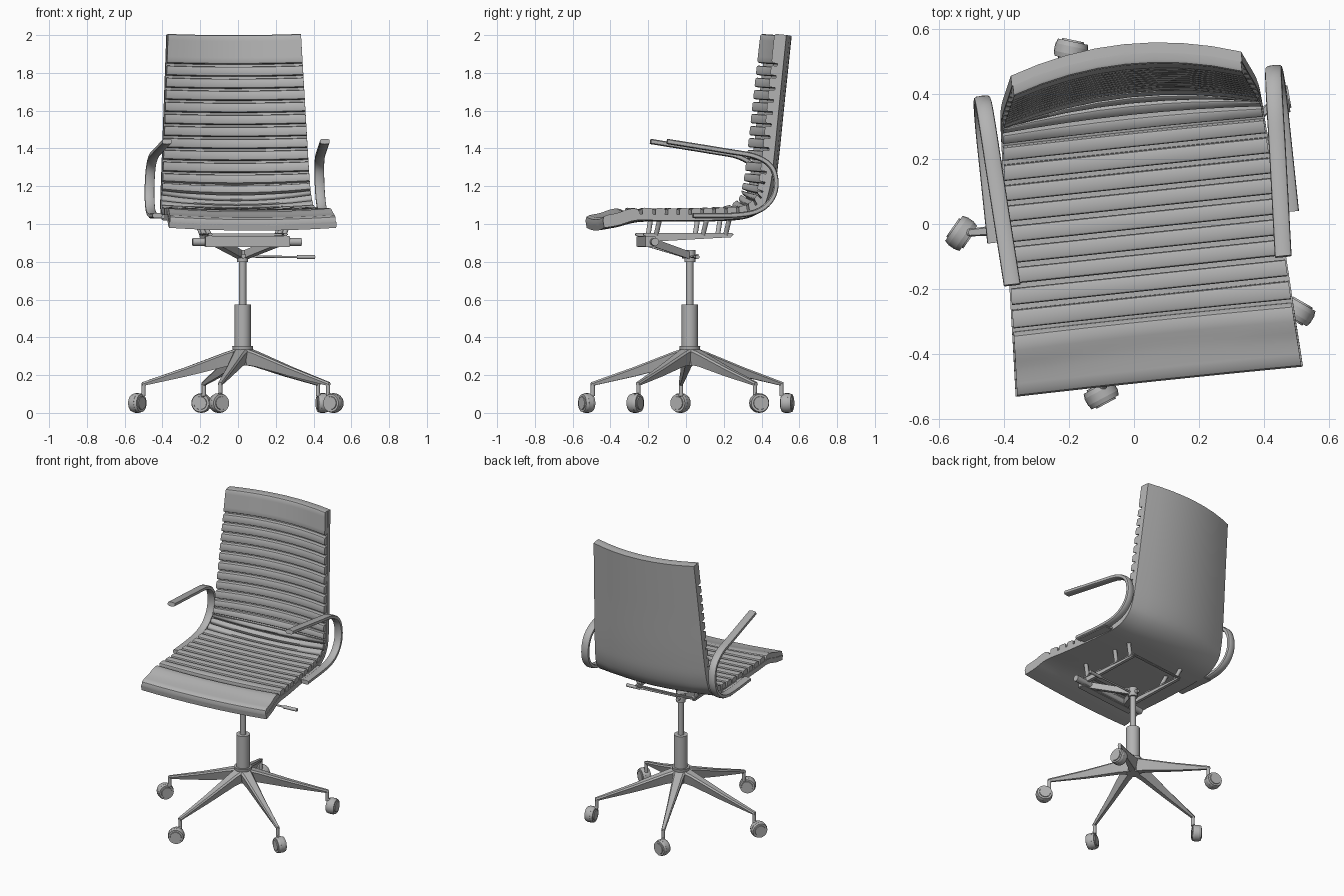
import bpy, bmesh, math
from mathutils import Vector, Matrix

cube = bpy.data.objects.get("Cube")
if cube:
    bpy.data.objects.remove(cube)

grey = bpy.data.materials.new("plain grey")
grey.use_nodes = True
grey.diffuse_color = (0.45, 0.45, 0.45, 1)
grey.node_tree.nodes["Principled BSDF"].inputs["Base Color"].default_value = (0.45, 0.45, 0.45, 1)

BASE = Matrix.Translation((0.025, 0.02, 0))
SEAT = BASE @ Matrix.Rotation(math.radians(6), 4, 'Z')   # the seat is swivelled


def finish(name, bm, place):
    bmesh.ops.recalc_face_normals(bm, faces=bm.faces)
    bm.transform(place)
    mesh = bpy.data.meshes.new(name)
    bm.to_mesh(mesh)
    bm.free()
    mesh.materials.append(grey)
    obj = bpy.data.objects.new(name, mesh)
    bpy.context.collection.objects.link(obj)
    bpy.ops.object.select_all(action='DESELECT')
    obj.select_set(True)
    bpy.context.view_layer.objects.active = obj
    bpy.ops.object.shade_smooth_by_angle(angle=math.radians(35))
    return obj


def loft(name, rings, place=SEAT):
    """Skin closed rings of points and cap both ends."""
    bm = bmesh.new()
    rows = [[bm.verts.new(p) for p in ring] for ring in rings]
    n = len(rows[0])
    for a, b in zip(rows, rows[1:]):
        for i in range(n):
            j = (i + 1) % n
            bm.faces.new((a[i], a[j], b[j], b[i]))
    bm.faces.new(rows[0])
    bm.faces.new(rows[-1])
    return finish(name, bm, place)


def rod(name, a, b, r1, r2=None, place=SEAT, sides=16):
    a, b = Vector(a), Vector(b)
    turn = (b - a).to_track_quat('Z', 'Y').to_matrix().to_4x4()
    bm = bmesh.new()
    bmesh.ops.create_cone(bm, cap_ends=True, segments=sides, radius1=r1,
                          radius2=r1 if r2 is None else r2, depth=(b - a).length,
                          matrix=Matrix.Translation((a + b) / 2) @ turn)
    return finish(name, bm, place)


def box(name, lo, hi, place=SEAT, bevel=0.004):
    lo, hi = Vector(lo), Vector(hi)
    bm = bmesh.new()
    bmesh.ops.create_cube(bm, size=1, matrix=Matrix.Translation((lo + hi) / 2)
                          @ Matrix.Diagonal((*(hi - lo), 1)))
    bmesh.ops.bevel(bm, geom=bm.edges[:], offset=bevel, segments=2, affect='EDGES')
    return finish(name, bm, place)


def spline(points, steps=10):
    """Smooth curve through the points."""
    pts = [Vector(p) for p in points]
    pts = [2 * pts[0] - pts[1]] + pts + [2 * pts[-1] - pts[-2]]
    out = []
    for a, b, c, d in zip(pts, pts[1:], pts[2:], pts[3:]):
        for k in range(steps):
            t = k / steps
            out.append(0.5 * (2 * b + (c - a) * t + (2 * a - 5 * b + 4 * c - d) * t ** 2
                              + (3 * b - a - 3 * c + d) * t ** 3))
    return out + [pts[-2]]


# Side profile of the outer shell, front lip to top of back, as (y, z)
path = spline([(-0.5, 0.965), (-0.4, 0.982), (-0.28, 1.01), (-0.1, 1.012), (0.15, 1.015),
               (0.3, 1.03), (0.395, 1.085), (0.44, 1.17), (0.465, 1.32), (0.5, 1.65), (0.537, 1.994)])
lengths = [0]
for p, q in zip(path, path[1:]):
    lengths.append(lengths[-1] + (q - p).length)
LENGTH = lengths[-1]


def along(s):
    i = 0
    while i < len(path) - 2 and lengths[i + 1] < s:
        i += 1
    return path[i].lerp(path[i + 1], (s - lengths[i]) / (lengths[i + 1] - lengths[i]))


def surface(s, u, h):
    """Point at length s, sideways u (-1 to 1), height h above the shell."""
    p = along(s)
    t = (along(min(s + 0.02, LENGTH)) - along(max(s - 0.02, 0))).normalized()
    h += (0.006 + 0.055 * max(0, t.y)) * u * u      # dished towards the sides
    half = 0.445 - 0.088 * s / LENGTH
    return Vector((u * half, p.x - t.y * h, p.y + t.x * h))


ACROSS = [i / 4 - 1 for i in range(9)]

# Shell
rings = []
for k in range(61):
    s = LENGTH * k / 60
    rings.append([surface(s, u, 0) for u in ACROSS] + [surface(s, u, 0.032) for u in ACROSS[::-1]])
loft("seat_shell", rings)


# Cushions and ribs
def pad(name, s0, s1, soft, spans=1):
    top = 0.065
    section = [(s0, 0.022), (s0, top - soft), (s0 + 0.3 * soft, top - 0.3 * soft)]
    section += [(s0 + soft + (s1 - s0 - 2 * soft) * i / spans, top) for i in range(spans + 1)]
    section += [(s1 - 0.3 * soft, top - 0.3 * soft), (s1, top - soft), (s1, 0.022)]
    loft(name, [[surface(s, u * 0.99, h) for s, h in section] for u in ACROSS])


FRONT, TOP = 0.215, LENGTH - 0.155
pad("front_cushion", 0, FRONT - 0.012, 0.025, 8)
pad("head_cushion", TOP, LENGTH, 0.012, 6)
count = round((TOP - FRONT) / 0.064)
pitch = (TOP - FRONT) / count
for i in range(count):
    pad(f"rib_{i + 1}", FRONT + i * pitch, FRONT + (i + 1) * pitch - 0.014, 0.009)

# Armrests: flat bands looping from the seat side up and forward
arm = spline([(0.457, -0.03, 1.045), (0.457, 0.2, 1.047), (0.457, 0.32, 1.072), (0.455, 0.39, 1.135),
              (0.452, 0.411, 1.22), (0.448, 0.385, 1.305), (0.443, 0.3, 1.358),
              (0.436, 0.15, 1.386), (0.42, -0.165, 1.437)], 6)
for side, label in ((1, "left"), (-1, "right")):
    rings = []
    for i, p in enumerate(arm):
        t = (arm[min(i + 1, len(arm) - 1)] - arm[max(i - 1, 0)]).normalized()
        n = Vector((0, -t.z, t.y)).normalized()
        ring = []
        for k in range(12):
            c, d = math.cos(math.tau * k / 12), math.sin(math.tau * k / 12)
            w = math.copysign(abs(c) ** 0.5, c) * 0.026
            q = p + Vector((w, 0, 0)) + n * math.copysign(abs(d) ** 0.7, d) * 0.014
            ring.append((q.x * side, q.y, q.z))
        rings.append(ring)
    loft(label + "_armrest", rings)
    xs = sorted((side * 0.39, side * 0.475))
    box(label + "_arm_mount", (xs[0], -0.02, 1.028), (xs[1], 0.22, 1.05))

# Tilt mechanism under the seat
box("tilt_housing", (-0.225, -0.26, 0.877), (0.225, -0.205, 0.937))
rod("tilt_bar", (-0.29, -0.215, 0.905), (0.29, -0.215, 0.905), 0.021)
for side, label in ((1, "left"), (-1, "right")):
    x = side * 0.2
    box(label + "_rail", (x - 0.012, -0.27, 0.937), (x + 0.012, 0.21, 0.952))
    loft(label + "_lower_rail", [[(x - w, y, z), (x + w, y, z), (x + w, y, 0.938), (x - w, y, 0.938)]
                                 for y, z, w in ((-0.25, 0.905, 0.01), (0.2, 0.93, 0.01))])
    for y in (-0.2, 0.05, 0.17):
        rod(label + "_bracket", (x, y, 0.945), (x + side * 0.03, y + 0.015, 1.02), 0.013)
    loft(label + "_support_arm", [[(cx - w, y, z - d), (cx + w, y, z - d), (cx + w, y, z + d), (cx - w, y, z + d)]
                                  for cx, y, z, w, d in ((0, 0.01, 0.83, 0.018, 0.02),
                                                         (x * 0.8, -0.22, 0.905, 0.022, 0.022))])
for y in (-0.19, 0.2):
    box("frame_crossbar", (-0.2, y - 0.01, 0.938), (0.2, y + 0.01, 0.95))
rod("height_lever", (0, 0, 0.828), (0.3, 0, 0.825), 0.006)
rod("lever_handle", (0.29, 0, 0.825), (0.385, 0, 0.825), 0.011)
rod("lever_pivot", (0, -0.04, 0.83), (0, 0.045, 0.83), 0.012)

# Column and hub
rod("column_cap", (0, 0, 0.8), (0, 0, 0.862), 0.029, place=BASE, sides=24)
rod("gas_lift", (0, 0, 0.55), (0, 0, 0.81), 0.019, place=BASE, sides=24)
rod("column_sleeve", (0, 0, 0.33), (0, 0, 0.575), 0.043, place=BASE, sides=24)
rod("hub", (0, 0, 0.25), (0, 0, 0.355), 0.04, 0.056, place=BASE, sides=24)

# Five legs with swivelling twin wheels
for k, roll in enumerate((100, -12, 55, 28, -30)):
    spoke = BASE @ Matrix.Rotation(math.radians(41 + 72 * k), 4, 'Z')
    rings = []
    for r, low, high, w in ((0.02, 0.255, 0.345, 0.04), (0.09, 0.245, 0.322, 0.034),
                            (0.3, 0.193, 0.243, 0.022), (0.535, 0.142, 0.162, 0.012)):
        rings.append([(r, -w * 0.5, low), (r, w * 0.5, low), (r, w, high - 0.01), (r, w * 0.7, high),
                      (r, -w * 0.7, high), (r, -w, high - 0.01)])
    loft("leg", rings, spoke)
    rod("caster_stem", (0.527, 0, 0.09), (0.527, 0, 0.158), 0.011, place=spoke)
    rod("caster_neck", (0.527, 0, 0.1), (0.56, 0, 0.07), 0.012, place=spoke)
    angle = math.radians(41 + 72 * k)
    wheel = (BASE @ Matrix.Translation((0.56 * math.cos(angle), 0.56 * math.sin(angle), 0.052))
             @ Matrix.Rotation(math.radians(roll), 4, 'Z'))
    rod("caster_hood", (0, -0.012, 0), (0, 0.012, 0), 0.052, place=wheel, sides=20)
    for side in (-1, 1):
        rod("caster_wheel", (0, side * 0.01, 0), (0, side * 0.027, 0), 0.052, 0.047, wheel, 20)
        rod("wheel_cap", (0, side * 0.02, 0), (0, side * 0.032, 0), 0.037, 0.034, wheel, 20)
